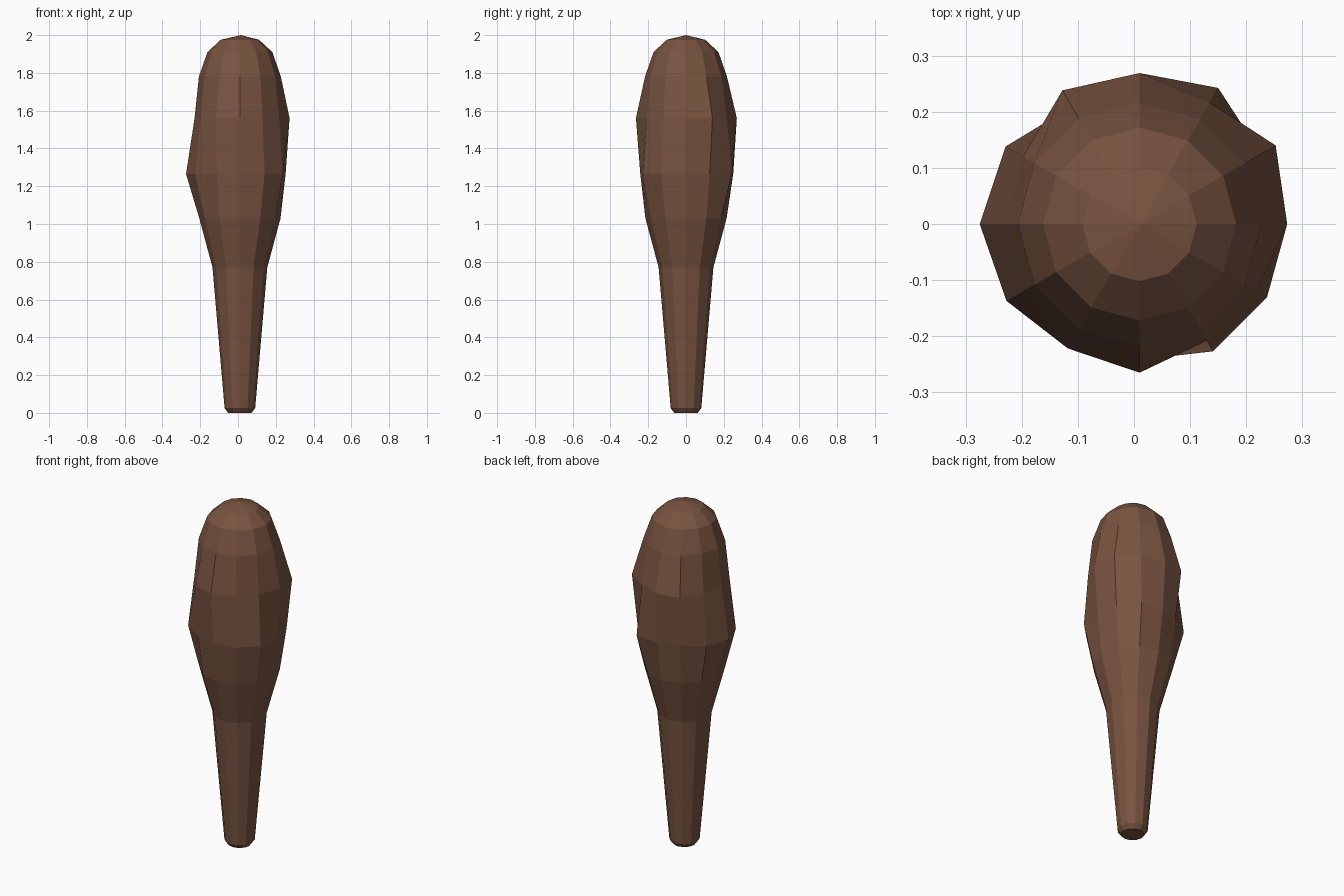
import bpy, bmesh
from math import cos, sin, radians

if "Cube" in bpy.data.objects:
    bpy.data.objects.remove(bpy.data.objects["Cube"])

SIDES = 12
CX = 0.01

# (height, radius, {angle: radius of a carved bump})
RINGS = [
    (0.0, 0.062, {}),
    (0.025, 0.081, {}),
    (0.77, 0.145, {}),
    (1.03, 0.215, {}),
    (1.265, 0.242, {30: 0.25, 60: 0.28, 90: 0.25, 150: 0.276, 180: 0.285,
                    210: 0.274, 300: 0.262, 330: 0.262}),
    (1.56, 0.24, {0: 0.263, 30: 0.28, 60: 0.25, 90: 0.269, 120: 0.275,
                  240: 0.256, 270: 0.265}),
    (1.78, 0.217, {}),
    (1.91, 0.172, {}),
    (1.975, 0.102, {}),
]

mat = bpy.data.materials.new("wood")
mat.diffuse_color = (0.19, 0.088, 0.052, 1)
mat.use_nodes = True
mat.node_tree.nodes["Principled BSDF"].inputs["Base Color"].default_value = mat.diffuse_color

# Club: stacked twelve-sided rings, flat base, pointed crown
bm = bmesh.new()
loops = []
for z, r, bumps in RINGS:
    loop = []
    for i in range(SIDES):
        deg = i * 360 // SIDES
        a, rad = radians(deg), bumps.get(deg, r)
        loop.append(bm.verts.new((CX + rad * cos(a), rad * sin(a), z)))
    loops.append(loop)

for low, high in zip(loops, loops[1:]):
    for i in range(SIDES):
        j = (i + 1) % SIDES
        bm.faces.new((low[i], low[j], high[j], high[i]))

bm.faces.new(loops[0][::-1])
tip = bm.verts.new((CX + 0.005, 0, 2.0))
for i in range(SIDES):
    bm.faces.new((loops[-1][i], loops[-1][(i + 1) % SIDES], tip))

bmesh.ops.recalc_face_normals(bm, faces=bm.faces)
mesh = bpy.data.meshes.new("wooden_club")
bm.to_mesh(mesh)
bm.free()
mesh.materials.append(mat)
bpy.context.collection.objects.link(bpy.data.objects.new("wooden_club", mesh))
